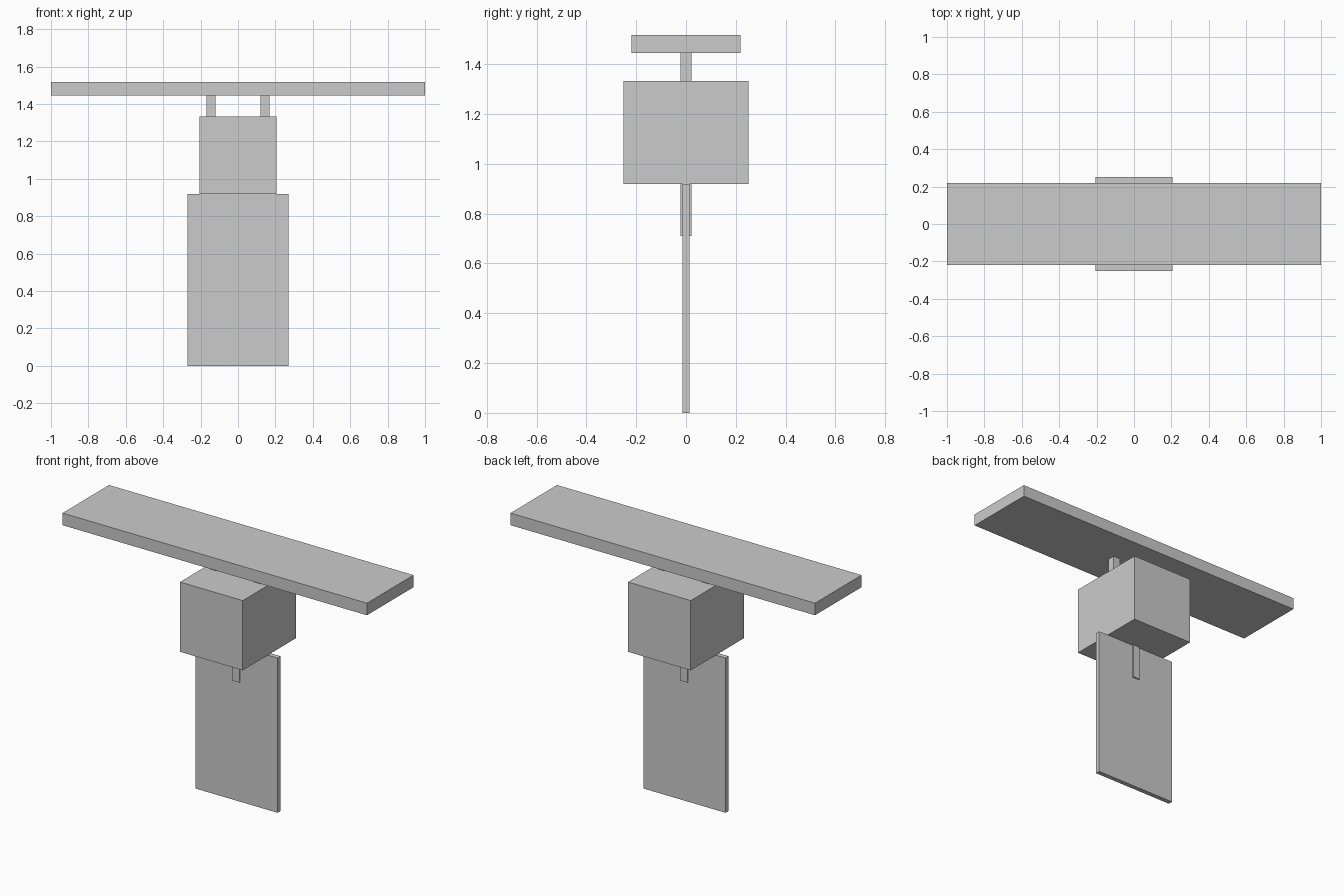
import bpy

if "Cube" in bpy.data.objects:
    bpy.data.objects.remove(bpy.data.objects["Cube"])


def box(name, x, y, z):
    """Box from (min, max) ranges on each axis."""
    size = [b - a for a, b in (x, y, z)]
    centre = [(a + b) / 2 for a, b in (x, y, z)]
    bpy.ops.mesh.primitive_cube_add(size=1, location=centre)
    ob = bpy.context.object
    ob.name = name
    ob.scale = size
    bpy.ops.object.transform_apply(location=False, rotation=False, scale=True)
    return ob


# Long flat plank on top
box("top_plank", (-1, 1), (-0.218, 0.218), (1.446, 1.518))

# Two short posts carrying the plank
for side, cx in (("left", -0.145), ("right", 0.145)):
    box(side + "_post", (cx - 0.024, cx + 0.024), (-0.022, 0.022), (1.333, 1.446))

# Central block
box("central_block", (-0.206, 0.206), (-0.25, 0.25), (0.919, 1.333))

# Thin hanging panel and the bracket that grips it
box("lower_panel", (-0.27, 0.27), (-0.014, 0.014), (0, 0.919))
box("panel_bracket", (-0.024, 0.024), (-0.022, 0.022), (0.71, 0.919))
